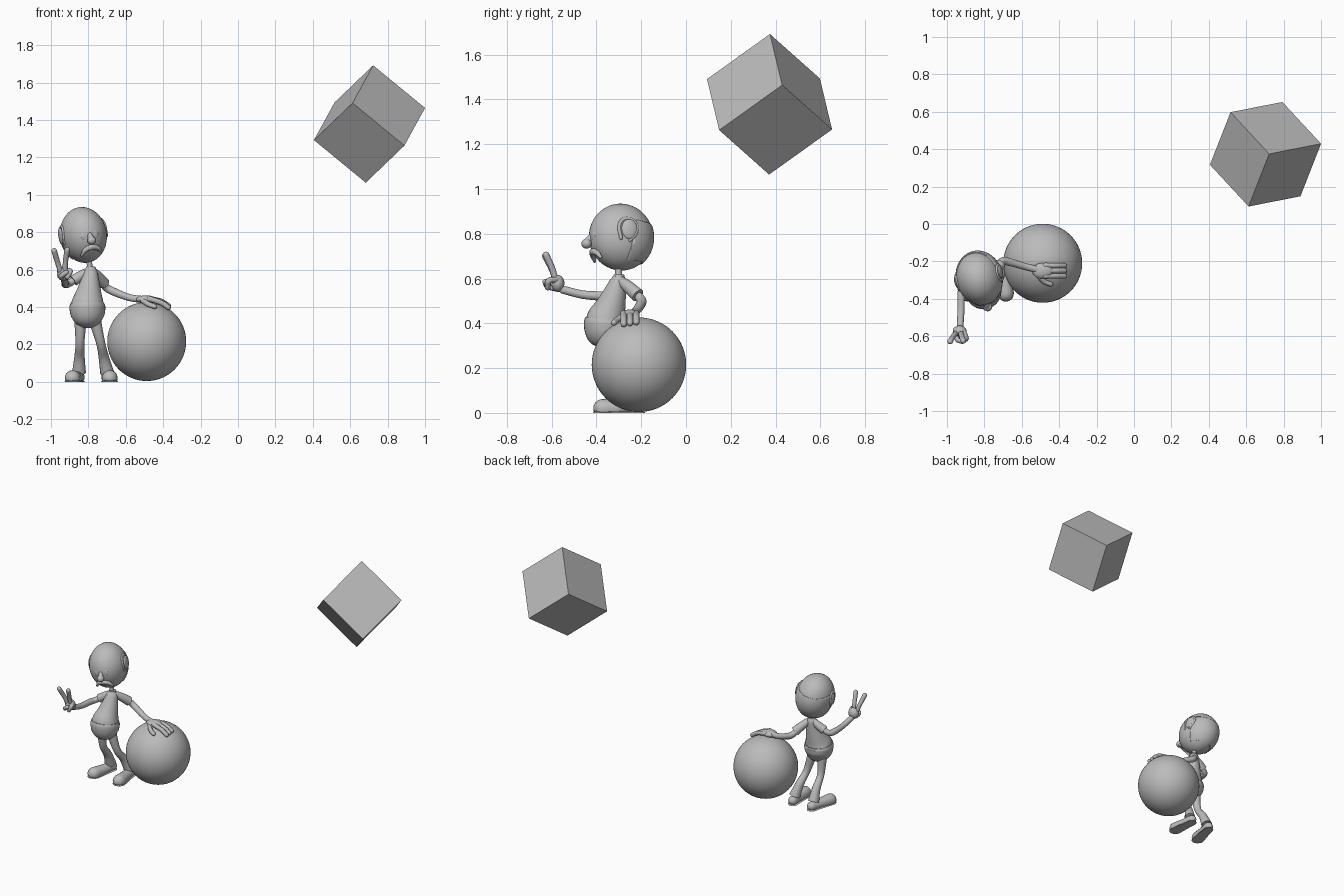
import bpy, bmesh, math
from mathutils import Vector, Matrix

if "Cube" in bpy.data.objects:
    bpy.data.objects.remove(bpy.data.objects["Cube"], do_unlink=True)

grey = bpy.data.materials.new("plain_grey")
grey.use_nodes = True
grey.diffuse_color = (0.5, 0.5, 0.5, 1)
grey.node_tree.nodes["Principled BSDF"].inputs["Base Color"].default_value = (0.5, 0.5, 0.5, 1)


def finish(name, bm, smooth=True):
    bmesh.ops.recalc_face_normals(bm, faces=bm.faces)
    mesh = bpy.data.meshes.new(name)
    bm.to_mesh(mesh)
    bm.free()
    mesh.materials.append(grey)
    obj = bpy.data.objects.new(name, mesh)
    bpy.context.collection.objects.link(obj)
    if smooth:
        bpy.ops.object.select_all(action="DESELECT")
        obj.select_set(True)
        bpy.context.view_layer.objects.active = obj
        bpy.ops.object.shade_smooth_by_angle(angle=math.radians(50))
    return obj


def ball(name, centre, radii, frame=Matrix(), segments=32):
    bm = bmesh.new()
    m = frame @ Matrix.Translation(centre) @ Matrix.Diagonal((*radii, 1))
    bmesh.ops.create_uvsphere(bm, u_segments=segments, v_segments=segments // 2, radius=1, matrix=m)
    return finish(name, bm)


def smooth_path(keys, steps=5):
    """Catmull-Rom through (x, y, z, radius) keys."""
    k = [Vector(p) for p in keys]
    k = [2 * k[0] - k[1]] + k + [2 * k[-1] - k[-2]]
    out = []
    for a, b, c, d in zip(k, k[1:], k[2:], k[3:]):
        for i in range(steps):
            t = i / steps
            out.append(0.5 * (2 * b + (c - a) * t + (2 * a - 5 * b + 4 * c - d) * t * t
                              + (3 * b - a - 3 * c + d) * t ** 3))
    return out + [k[-2]]


def tube(name, keys, round_start=True, round_end=True, frame=Matrix(), floor=None, sides=16):
    path = smooth_path(keys)
    pts = [p.to_3d() for p in path]
    n = len(pts)
    tang = [(pts[min(i + 1, n - 1)] - pts[max(i - 1, 0)]).normalized() for i in range(n)]
    rings = [(pts[i], path[i][3], tang[i]) for i in range(n)]

    # Domed ends
    def dome(p, r, t, sign):
        angles = [math.radians(a) for a in (25, 48, 68, 84)]
        return [(p + sign * t * r * math.sin(a), r * math.cos(a), t) for a in angles]
    if round_start:
        rings = dome(*rings[0], -1)[::-1] + rings
    if round_end:
        rings = rings + dome(*rings[-1], 1)
    bm = bmesh.new()
    side = rings[0][2].orthogonal().normalized()
    loops = []
    for p, r, t in rings:
        side = (side - t * side.dot(t)).normalized()
        up = t.cross(side)
        loop = []
        for j in range(sides):
            a = math.tau * j / sides
            co = p + r * (side * math.cos(a) + up * math.sin(a))
            if floor is not None:
                co.z = max(co.z, floor)
            loop.append(bm.verts.new(frame @ co))
        loops.append(loop)
    for a, b in zip(loops, loops[1:]):
        for j in range(sides):
            k = (j + 1) % sides
            bm.faces.new((a[j], a[k], b[k], b[j]))
    bm.faces.new(loops[0][::-1])
    bm.faces.new(loops[-1])
    return finish(name, bm)


# Floating tilted cube, oriented by two of its edges
ex = Vector((0.28, 0.055, -0.23)).normalized()
ey = Vector((-0.11, -0.28, -0.20))
ey = (ey - ex * ey.dot(ex)).normalized()
turn = Matrix((ex, ey, ex.cross(ey))).transposed().to_4x4()
bm = bmesh.new()
bmesh.ops.create_cube(bm, size=0.363, matrix=Matrix.Translation((0.703, 0.373, 1.378)) @ turn)
finish("floating_cube", bm, smooth=False)

# Large ball under the hand
ball("big_ball", (-0.488, -0.21, 0.215), (0.211,) * 3, segments=64)

# Head, turned and tilted
radii = Vector((0.123, 0.145, 0.15))
head = (Matrix.Translation((-0.826, -0.29, 0.785)) @ Matrix.Rotation(math.radians(14), 4, "Z")
        @ Matrix.Rotation(math.radians(-10), 4, "Y"))
ball("head", (0, 0, 0), radii, head, 48)
ball("nose", (0, -0.16, -0.03), (0.024, 0.023, 0.022), head)
tube("nose_bridge", [(0, -0.135, 0.005, 0.012), (0, -0.157, -0.022, 0.018)], frame=head)
tube("drooping_lip", [(-0.055, -0.112, -0.10, 0.007), (-0.035, -0.124, -0.077, 0.013),
                      (0, -0.132, -0.066, 0.015), (0.035, -0.124, -0.077, 0.013),
                      (0.055, -0.112, -0.10, 0.007)], frame=head)

# Hair fringe wrapping the back of the head
bm = bmesh.new()
bmesh.ops.create_uvsphere(bm, u_segments=48, v_segments=32, radius=1.03)
for co, no in (((0, 0, 0.43), (0, 0.12, 1)), ((0, 0.22, 0), (0, -1, 0.25)), ((0, 0, -0.8), (0, 0, -1))):
    bmesh.ops.bisect_plane(bm, geom=bm.verts[:] + bm.edges[:] + bm.faces[:],
                           plane_co=co, plane_no=no, clear_outer=True)
bm.transform(head @ Matrix.Diagonal((*radii, 1)))
hair = finish("back_hair", bm)
solid = hair.modifiers.new("thickness", "SOLIDIFY")
solid.thickness = 0.008
solid.offset = -1

# Eyes and ears
for s, label in ((1, "left"), (-1, "right")):
    ball(label + "_eye", (s * 0.027, -0.131, 0.0), (0.022, 0.011, 0.028), head)
    ball(label + "_ear", (s * 0.12, 0.01, 0.015), (0.013, 0.036, 0.045), head)
    rim = [(-0.03, -0.025), (-0.036, 0.03), (-0.012, 0.062), (0.025, 0.06), (0.045, 0.03),
           (0.035, -0.01), (0.01, -0.035)]
    tube(label + "_ear_rim", [(s * (0.122 - 0.012 * abs(z) / 0.06), y, z, 0.008) for y, z in rim],
         frame=head)

# Neck, shirt and shorts
tube("neck", [(-0.79, -0.30, 0.59, 0.015), (-0.797, -0.302, 0.66, 0.015)])
tube("collar", [(-0.788, -0.30, 0.605, 0.026), (-0.788, -0.30, 0.617, 0.024)], False, False)
tube("shirt", [(-0.787, -0.30, 0.61, 0.026), (-0.788, -0.302, 0.59, 0.036), (-0.79, -0.313, 0.55, 0.047),
               (-0.797, -0.335, 0.48, 0.067), (-0.803, -0.355, 0.425, 0.086),
               (-0.805, -0.358, 0.40, 0.09)], False, False, sides=32)
tube("shorts", [(-0.805, -0.358, 0.418, 0.091), (-0.805, -0.36, 0.395, 0.096),
                (-0.805, -0.358, 0.35, 0.088), (-0.805, -0.352, 0.31, 0.06),
                (-0.805, -0.35, 0.288, 0.022)], False, False, sides=32)

# Legs with flared cuffs, and shoes
for label, hip, knee, cuff, toe in (("right", -0.842, -0.845, -0.85, -0.885),
                                    ("left", -0.768, -0.735, -0.70, -0.685)):
    tube(label + "_leg", [(hip, -0.345, 0.34, 0.034), (knee, -0.325, 0.21, 0.024),
                          ((knee + cuff) / 2, -0.27, 0.13, 0.028), (cuff, -0.235, 0.05, 0.037)],
         True, False)
    tube(label + "_shoe", [(cuff, -0.215, 0.025, 0.031), ((cuff * 2 + toe) / 3, -0.27, 0.022, 0.034),
                           (toe, -0.372, 0.02, 0.042)], floor=0.004)
    tube(label + "_sole", [(cuff, -0.215, 0.0, 0.033), ((cuff * 2 + toe) / 3, -0.27, 0.0, 0.035),
                           (toe, -0.372, 0.0, 0.043)], floor=0.0).scale.z = 0.25

# Right arm, raised forward in a two-finger sign
tube("right_sleeve", [(-0.80, -0.30, 0.592, 0.02), (-0.835, -0.305, 0.57, 0.026),
                      (-0.88, -0.315, 0.54, 0.03)], True, False)
tube("right_arm", [(-0.85, -0.31, 0.56, 0.018), (-0.905, -0.325, 0.525, 0.02),
                   (-0.923, -0.37, 0.522, 0.021), (-0.925, -0.46, 0.528, 0.019),
                   (-0.93, -0.55, 0.55, 0.018)])
ball("right_palm", (-0.932, -0.572, 0.578), (0.037, 0.029, 0.038))
tube("right_finger_a", [(-0.95, -0.582, 0.59, 0.014), (-0.965, -0.598, 0.64, 0.014),
                        (-0.983, -0.628, 0.70, 0.015)])
tube("right_finger_b", [(-0.925, -0.582, 0.59, 0.014), (-0.922, -0.598, 0.645, 0.014),
                        (-0.913, -0.625, 0.705, 0.015)])
tube("right_curled_finger", [(-0.91, -0.575, 0.595, 0.013), (-0.897, -0.612, 0.59, 0.014),
                             (-0.912, -0.618, 0.56, 0.013)])
tube("right_thumb", [(-0.945, -0.58, 0.555, 0.013), (-0.945, -0.618, 0.565, 0.013),
                     (-0.918, -0.628, 0.585, 0.013)])

# Left arm, resting on the ball
tube("left_sleeve", [(-0.775, -0.295, 0.592, 0.02), (-0.75, -0.26, 0.565, 0.027),
                     (-0.715, -0.215, 0.525, 0.031)], True, False)
tube("left_arm", [(-0.74, -0.24, 0.55, 0.018), (-0.705, -0.20, 0.505, 0.021),
                  (-0.66, -0.205, 0.48, 0.021), (-0.58, -0.228, 0.45, 0.019),
                  (-0.51, -0.245, 0.44, 0.019)])
ball("left_palm", (-0.49, -0.25, 0.44), (0.055, 0.042, 0.022))
for i in range(3):
    y = -0.222 - 0.028 * i
    tube("left_finger_" + "abc"[i], [(-0.475, y, 0.444, 0.015), (-0.41, y, 0.43 - 0.004 * i, 0.014),
                                     (-0.372, y, 0.405 - 0.004 * i, 0.014)])
tube("left_thumb", [(-0.51, -0.275, 0.435, 0.014), (-0.48, -0.308, 0.415, 0.014),
                    (-0.445, -0.322, 0.402, 0.013)])
